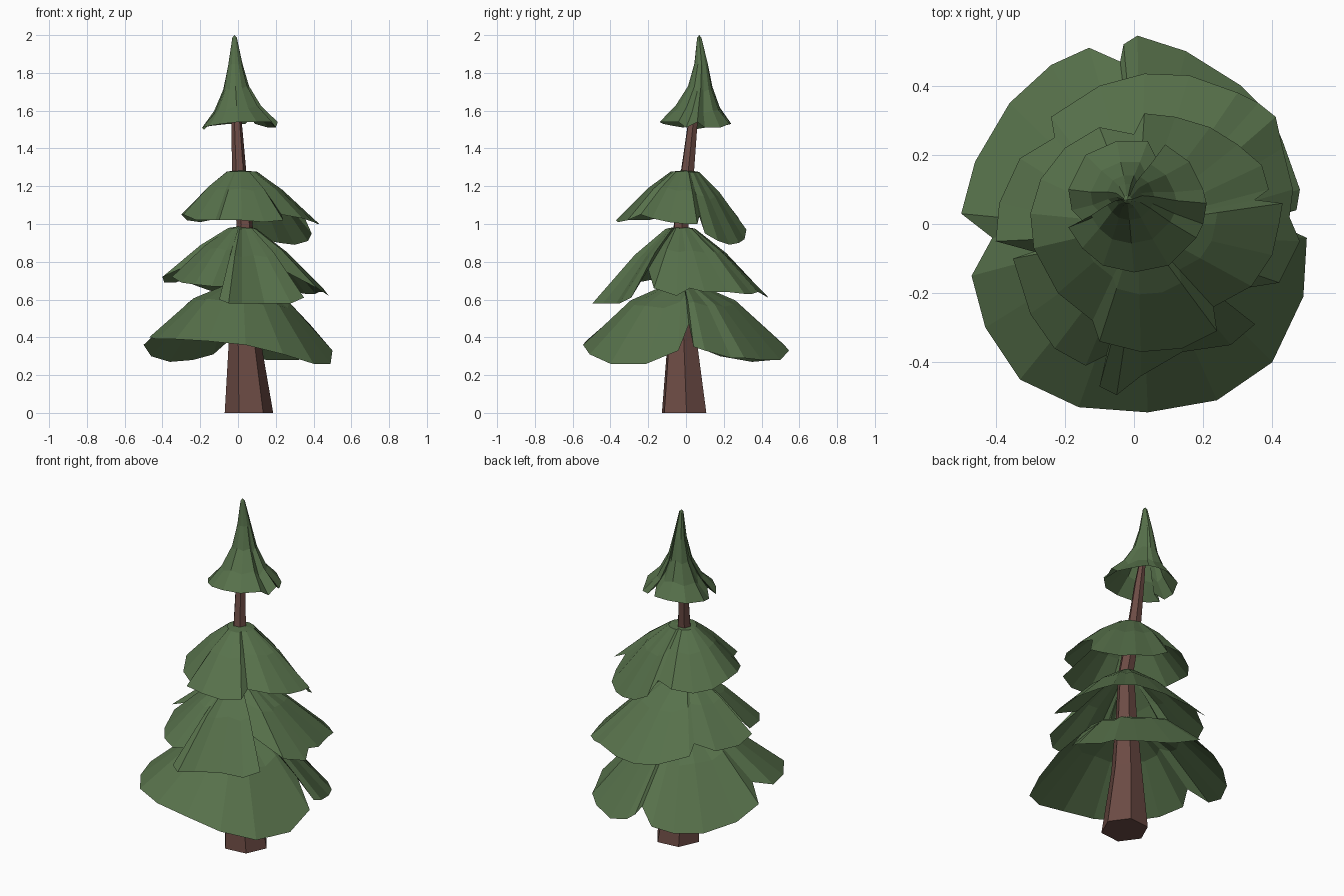
import bpy, bmesh, math
from mathutils import Vector


def material(name, rgb):
    m = bpy.data.materials.new(name)
    m.diffuse_color = (*rgb, 1)
    return m


green = material("needles", (0.095, 0.165, 0.07))
brown = material("bark", (0.15, 0.07, 0.058))


def finish(bm, name, mat):
    mesh = bpy.data.meshes.new(name)
    bm.to_mesh(mesh)
    bm.free()
    mesh.materials.append(mat)
    bpy.context.collection.objects.link(bpy.data.objects.new(name, mesh))


def bridge(bm, a, b):
    n = len(a)
    for i in range(n):
        j = (i + 1) % n
        bm.faces.new((a[i], b[i], b[j], a[j]))


def tier(name, top, profile, rim, bend=0):
    """Open skirt: rings run from the top to a ragged rim (counter-clockwise)."""
    bm = bmesh.new()
    top = Vector(top)
    peak = bm.verts.new(top)
    prev = None
    for f, h in profile:
        ring = []
        for k, p in enumerate(rim):
            d = Vector(p) - top
            fold = 0.014 * (-1) ** k * abs(d.z) if 0.3 < f < 1 else 0
            shift = bend * math.sin(math.pi * h) * (1 - f)
            ring.append(bm.verts.new(top + Vector((d.x * f, d.y * f + shift, d.z * h + fold))))
        if prev:
            bridge(bm, prev, ring)
        else:
            for i in range(len(ring)):
                bm.faces.new((peak, ring[i], ring[(i + 1) % len(ring)]))
        prev = ring
    finish(bm, name, green)


# trunk: bent hexagonal taper
bm = bmesh.new()
prev = None
for x, y, z, r in ((0.058, -0.01, 0, 0.129), (0.036, -0.02, 0.38, 0.085),
                   (0.025, -0.035, 0.7, 0.06), (0.035, -0.025, 1.0, 0.043),
                   (0.006, 0.008, 1.28, 0.038), (-0.007, 0.035, 1.53, 0.028),
                   (-0.015, 0.07, 1.75, 0.012)):
    ring = [bm.verts.new((x + r * math.cos(i * math.pi / 3 + 0.1),
                          y + r * math.sin(i * math.pi / 3 + 0.1), z)) for i in range(6)]
    if prev:
        bridge(bm, ring, prev)
    else:
        bm.faces.new(ring[::-1])
    prev = ring
bm.faces.new(prev)
finish(bm, "trunk", brown)

# bottom tier: back-right, back-left and front lobes
tier("bottom_branches", (0.02, -0.02, 0.69), ((0.17, 0.04), (0.52, 0.3), (1, 1)), [
    (0.38, 0.015, 0.47), (0.47, 0.04, 0.35), (0.48, 0.10, 0.33), (0.43, 0.24, 0.29),
    (0.40, 0.31, 0.29), (0.31, 0.40, 0.28), (0.15, 0.50, 0.28), (0.01, 0.545, 0.33),
    (-0.03, 0.52, 0.36), (-0.04, 0.47, 0.39), (-0.13, 0.51, 0.31), (-0.24, 0.46, 0.28),
    (-0.36, 0.35, 0.27), (-0.46, 0.18, 0.30), (-0.50, 0.03, 0.36), (-0.41, -0.04, 0.44),
    (-0.47, -0.15, 0.40), (-0.43, -0.30, 0.39), (-0.33, -0.45, 0.39), (-0.16, -0.53, 0.38),
    (0.04, -0.545, 0.36), (0.24, -0.51, 0.31), (0.40, -0.40, 0.26), (0.49, -0.21, 0.26),
    (0.50, -0.04, 0.33)])

# lower middle tier
tier("lower_middle_branches", (0.02, -0.03, 0.99), ((0.17, 0.04), (0.52, 0.39), (1, 1)), [
    (0.48, -0.05, 0.62), (0.45, 0.02, 0.66), (0.46, 0.10, 0.64), (0.43, 0.22, 0.64),
    (0.41, 0.31, 0.63), (0.36, 0.35, 0.63), (0.30, 0.38, 0.64), (0.16, 0.43, 0.62),
    (0.03, 0.435, 0.61), (-0.10, 0.40, 0.63), (-0.24, 0.31, 0.68), (-0.23, 0.25, 0.73),
    (-0.33, 0.19, 0.69), (-0.39, 0.06, 0.69), (-0.40, -0.05, 0.72), (-0.29, -0.08, 0.77),
    (-0.35, -0.10, 0.72), (-0.30, -0.26, 0.69), (-0.23, -0.36, 0.68), (-0.14, -0.41, 0.67),
    (-0.08, -0.38, 0.67), (-0.10, -0.47, 0.60), (-0.05, -0.495, 0.58), (0.02, -0.44, 0.58),
    (0.14, -0.37, 0.58), (0.28, -0.35, 0.58), (0.35, -0.29, 0.61), (0.23, -0.20, 0.76),
    (0.42, -0.17, 0.66)])

# upper middle tier
tier("upper_middle_branches", (0.01, 0.0, 1.285), ((0.22, 0.03), (0.55, 0.38), (1, 1)), [
    (0.42, 0.0, 1.0), (0.43, 0.06, 1.0), (0.35, 0.07, 1.04), (0.39, 0.10, 0.95),
    (0.37, 0.17, 0.91), (0.30, 0.23, 0.89), (0.22, 0.28, 0.90), (0.12, 0.31, 0.92),
    (0.03, 0.32, 0.97), (0.0, 0.26, 1.05), (-0.10, 0.28, 1.03), (-0.20, 0.22, 1.01),
    (-0.27, 0.13, 1.02), (-0.30, 0.03, 1.05), (-0.29, -0.07, 1.05), (-0.22, -0.20, 1.02),
    (-0.12, -0.28, 1.02), (-0.10, -0.34, 1.02), (0.02, -0.37, 1.02), (0.14, -0.36, 1.01),
    (0.24, -0.31, 1.02), (0.23, -0.24, 1.05), (0.34, -0.18, 1.03), (0.40, -0.09, 1.01)])

# crown: concave pointed cap with a slightly bent tip
tier("crown", (-0.02, 0.07, 2.0),
     ((0.06, 0.03), (0.19, 0.33), (0.34, 0.6), (0.62, 0.83), (1, 1)), [
    (0.21, 0.06, 1.54), (0.20, 0.10, 1.51), (0.16, 0.18, 1.51), (0.09, 0.23, 1.53),
    (0.07, 0.18, 1.56), (0.04, 0.24, 1.53), (-0.05, 0.24, 1.53), (-0.14, 0.20, 1.52),
    (-0.19, 0.10, 1.51), (-0.18, 0.04, 1.50), (-0.14, 0.0, 1.54), (-0.19, -0.01, 1.51),
    (-0.15, -0.07, 1.52), (-0.09, -0.12, 1.53), (0.0, -0.14, 1.54), (0.10, -0.12, 1.54),
    (0.18, -0.04, 1.54), (0.20, 0.0, 1.51)], bend=0.02)
